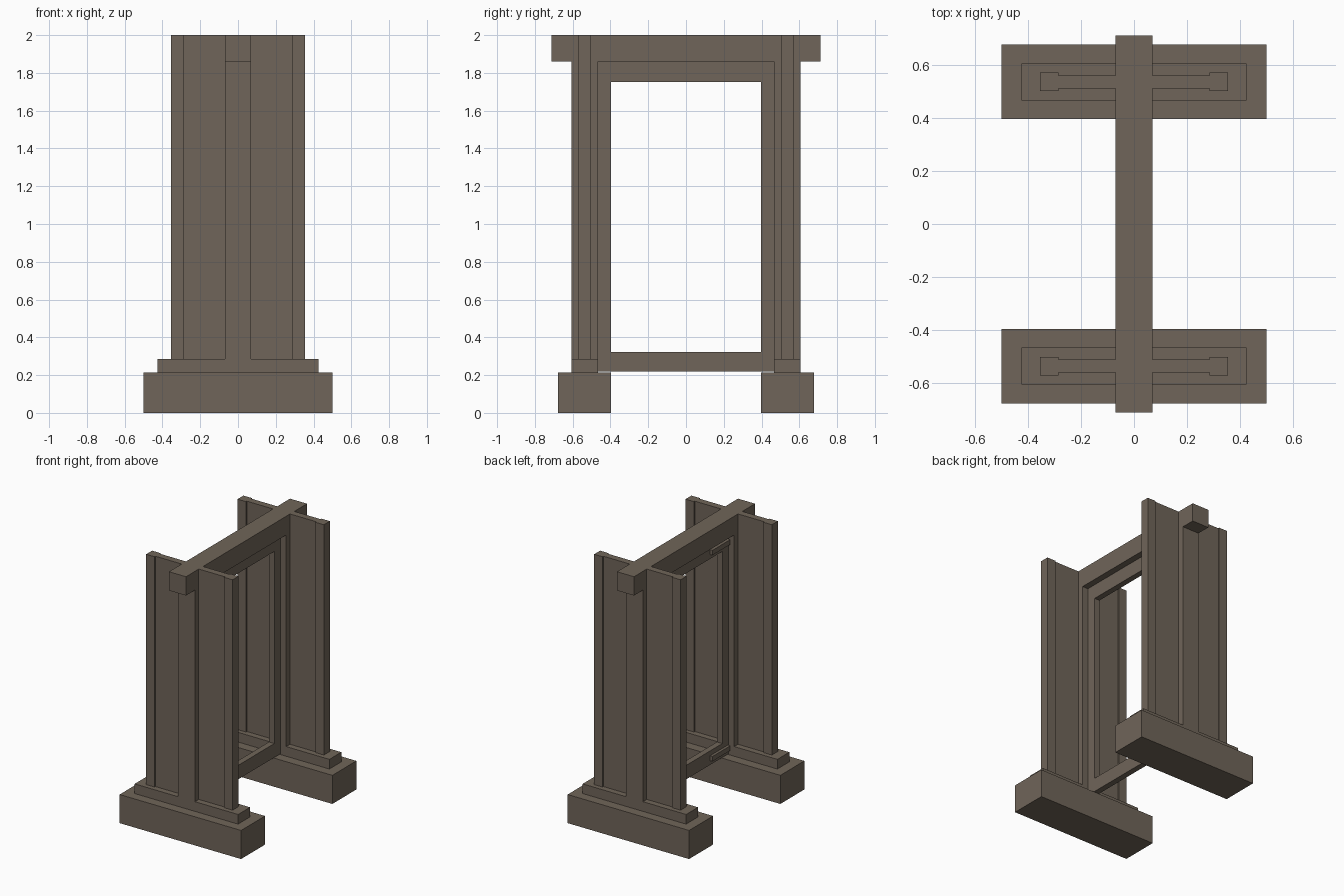
import bpy, bmesh

if "Cube" in bpy.data.objects:
    bpy.data.objects.remove(bpy.data.objects["Cube"])

stone = bpy.data.materials.new("dark_taupe_stone")
stone.diffuse_color = (0.162, 0.130, 0.100, 1)
stone.use_nodes = True
stone.node_tree.nodes["Principled BSDF"].inputs["Base Color"].default_value = stone.diffuse_color


def finish(name, bm):
    bmesh.ops.recalc_face_normals(bm, faces=bm.faces)
    me = bpy.data.meshes.new(name)
    bm.to_mesh(me)
    bm.free()
    me.materials.append(stone)
    ob = bpy.data.objects.new(name, me)
    bpy.context.collection.objects.link(ob)
    return ob


def prism(name, loop, axis, a, b):
    """Extrude a 2D outline along an axis from a to b."""
    bm = bmesh.new()
    pts = [(p, q, a) if axis == "z" else (a, p, q) for p, q in loop]
    face = bm.faces.new([bm.verts.new(p) for p in pts])
    ext = bmesh.ops.extrude_face_region(bm, geom=[face])["geom"]
    d = (0, 0, b - a) if axis == "z" else (b - a, 0, 0)
    bmesh.ops.translate(bm, vec=d, verts=[v for v in ext if isinstance(v, bmesh.types.BMVert)])
    return finish(name, bm)


def box(name, x0, x1, y0, y1, z0, z1):
    return prism(name, [(x0, y0), (x1, y0), (x1, y1), (x0, y1)], "z", z0, z1)


C = 0.537  # distance of each upright's centre line from the middle
for side, s in (("front", -1), ("back", 1)):
    c = s * C
    # stepped foot
    box(side + "_foot", -0.5, 0.5, c - 0.141, c + 0.141, 0, 0.213)
    box(side + "_plinth", -0.426, 0.426, c - 0.07, c + 0.07, 0.213, 0.285)
    # wall panel with thicker ends
    q = [(0.356, 0.035), (0.286, 0.035), (0.286, 0.025)]
    half = q + [(-x, y) for x, y in reversed(q)]
    loop = half + [(-x, -y) for x, y in half]
    prism(side + "_wall_panel", [(x, c + y) for x, y in loop], "z", 0.285, 2.0)
    # central post
    box(side + "_post", -0.07, 0.07, c - 0.07, c + 0.07, 0.285, 1.86)

# top beam
box("top_beam", -0.07, 0.07, -0.712, 0.712, 1.86, 2.0)

# inner door frame: stiles and rails
T = 0.022
for side, s in (("front", -1), ("back", 1)):
    y0, y1 = sorted((s * 0.396, s * 0.467))
    box(side + "_frame_stile", -T, T, y0, y1, 0.218, 1.86)
box("frame_top_rail", -T, T, -0.396, 0.396, 1.752, 1.86)
box("frame_bottom_rail", -T, T, -0.396, 0.396, 0.218, 0.322)

# hinge straps on the left face
for name, z in (("upper_hinge", 1.785), ("lower_hinge", 0.25)):
    box(name, -T - 0.02, -T, -0.46, -0.25, z, z + 0.036)
